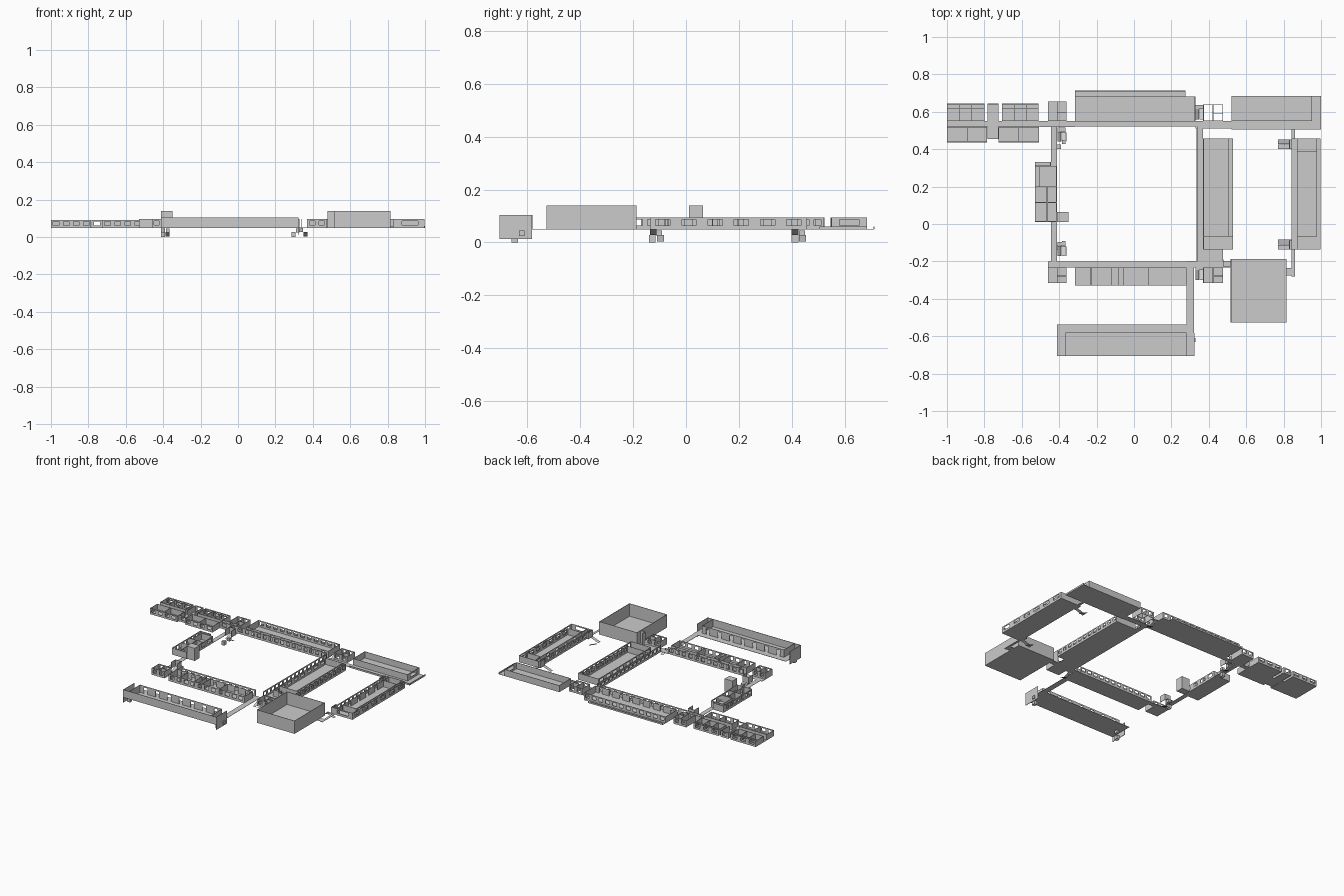
import bpy, bmesh
from mathutils import Vector

if "Cube" in bpy.data.objects:
    bpy.data.objects.remove(bpy.data.objects["Cube"])

F, T, W = 0.05, 0.095, 0.003   # floor level, usual wall top, sheet thickness


class Part:
    """Collects sheets and boxes into one named mesh object."""
    def __init__(self, name):
        self.name, self.bm = name, bmesh.new()

    def box(self, x0, x1, y0, y1, z0, z1):
        vs = bmesh.ops.create_cube(self.bm, size=1)['verts']
        for v in vs:
            v.co = Vector(((x0 + x1) / 2 + v.co.x * (x1 - x0),
                           (y0 + y1) / 2 + v.co.y * (y1 - y0),
                           (z0 + z1) / 2 + v.co.z * (z1 - z0)))

    def floor(self, x0, x1, y0, y1, z=F):
        self.box(x0, x1, y0, y1, z - 0.002, z)

    def wall(self, axis, at, a, b, z0=F, z1=T, n=0, fill=0.55, door=False):
        """Wall along an axis with n evenly spaced windows (or doorways)."""
        def piece(p, q, u, v):
            if axis == 'x':
                self.box(p, q, at - W / 2, at + W / 2, u, v)
            else:
                self.box(at - W / 2, at + W / 2, p, q, u, v)
        if not n:
            return piece(a, b, z0, z1)
        h = z1 - z0
        head = z0 + h * 0.8
        piece(a, b, head, z1)
        sill = z0
        if not door:
            sill = z0 + h * 0.3
            piece(a, b, z0, sill)
        step = (b - a) / n
        gap = step * fill
        edges = [a]
        for i in range(n):
            c = a + step * (i + 0.5)
            edges += [c - gap / 2, c + gap / 2]
        edges.append(b)
        for i in range(0, len(edges), 2):
            piece(edges[i], edges[i + 1], sill, head)

    def room(self, x0, x1, y0, y1, z1=T, z0=F, s=0, n=0, w=0, e=0, floor=True):
        """Open-topped room; s, n, w, e are window counts, None leaves a side open."""
        if floor:
            self.floor(x0, x1, y0, y1)
        h = W / 2
        for ax, at, a, b, k in (('x', y0 + h, x0, x1, s), ('x', y1 - h, x0, x1, n),
                                ('y', x0 + h, y0, y1, w), ('y', x1 - h, y0, y1, e)):
            if k is not None:
                self.wall(ax, at, a, b, z0, z1, k)

    def ramp(self, x0, x1, y0, y1, za, zb, along='y'):
        zs = (za, za, zb, zb) if along == 'y' else (za, zb, zb, za)
        pts = ((x0, y0), (x1, y0), (x1, y1), (x0, y1))
        self.bm.faces.new([self.bm.verts.new((x, y, z)) for (x, y), z in zip(pts, zs)])

    def done(self):
        me = bpy.data.meshes.new(self.name)
        self.bm.to_mesh(me)
        self.bm.free()
        bpy.context.collection.objects.link(bpy.data.objects.new(self.name, me))


# west wing: two rows of rooms either side of a corridor
p = Part("west_wing")
Z = 0.09
p.floor(-1.0, -0.505, 0.52, 0.55)
for x0, x1 in ((-1.0, -0.80), (-0.705, -0.51)):
    p.room(x0, x1, 0.55, 0.643, Z, n=3)
    p.wall('x', 0.62, x0, x1, F, Z, 3, 0.7)
    for i in (1, 2):
        p.wall('y', x0 + (x1 - x0) * i / 3, 0.55, 0.643, F, Z)
for x0, x1 in ((-1.0, -0.785), (-0.725, -0.508)):
    p.room(x0, x1, 0.437, 0.52, Z, s=4)
    p.wall('y', (x0 + x1) / 2, 0.437, 0.52, F, Z)
p.room(-0.783, -0.725, 0.455, 0.643, Z, n=1, s=1, w=None, e=None)
for x in (-0.783, -0.725):
    p.wall('y', x, 0.55, 0.643, F, Z)
    p.wall('y', x, 0.455, 0.52, F, Z)
p.done()

# north building with corridor and low terrace
p = Part("north_building")
p.room(-0.315, 0.328, 0.52, 0.682, s=14, n=12, w=None, e=None)
p.wall('x', 0.55, -0.315, 0.328, n=8, fill=0.3, door=True)
for x in (-0.315, 0.326):
    p.wall('y', x, 0.55, 0.682)
p.floor(-0.315, 0.275, 0.682, 0.712)
p.wall('x', 0.711, -0.315, 0.275, F, 0.06)
p.done()

# north-east hall
p = Part("northeast_hall")
p.room(0.52, 0.952, 0.55, 0.684, e=1)
p.floor(0.52, 1.0, 0.505, 0.55)
p.floor(0.952, 1.0, 0.55, 0.684)
p.wall('y', 0.998, 0.505, 0.684, F, 0.06)
p.wall('x', 0.507, 0.52, 1.0, F, 0.06)
p.done()

# east building
p = Part("east_building")
p.room(0.842, 0.998, -0.137, 0.457, s=1, w=13, e=6)
p.wall('y', 0.872, -0.137, 0.457, n=6, fill=0.3, door=True)
for y in (-0.065, 0.39):
    p.wall('x', y, 0.872, 0.978)
p.wall('y', 0.978, -0.065, 0.457, n=7)
p.done()

# middle building
p = Part("middle_building")
p.room(0.37, 0.53, -0.137, 0.457, w=8, e=12)
p.wall('y', 0.507, -0.065, 0.457, n=10)
p.wall('x', -0.065, 0.37, 0.53)
p.done()

# large tall hall
p = Part("tall_hall")
p.room(0.517, 0.815, -0.527, -0.187, 0.14)
p.wall('x', -0.23, 0.48, 0.517, F, 0.14)
p.wall('y', 0.48, -0.23, -0.19, F, 0.14)
p.done()

# inner south building
p = Part("inner_south_building")
p.room(-0.315, 0.28, -0.33, -0.2, s=11, n=12, w=None, e=None)
p.wall('x', -0.233, -0.315, 0.28, n=7, fill=0.3, door=True)
for x in (-0.314, -0.23, -0.12, -0.085, -0.055, 0.08, 0.279):
    p.wall('y', x, -0.33, -0.233)
p.done()

# outer south building with end walls dropping below floor level
p = Part("outer_south_building")
p.room(-0.412, 0.322, -0.705, -0.537, 0.103, n=None, w=None, e=None)
p.wall('x', -0.582, -0.365, 0.28, F, 0.103, 7, 0.3, True)
for x in (-0.365, 0.28):
    p.wall('y', x, -0.705, -0.582, F, 0.103)
for x in (-0.411, 0.321):
    p.wall('y', x, -0.705, -0.582, 0.012, 0.103)
p.done()

# west rooms and closed tower
p = Part("west_rooms")
p.room(-0.53, -0.413, 0.012, 0.31, w=7, e=4)
p.room(-0.53, -0.445, 0.31, 0.332)
p.wall('y', -0.465, 0.012, 0.2, n=3, door=True, fill=0.3)
p.wall('y', -0.505, 0.2, 0.31)
for y in (0.115, 0.2):
    p.wall('x', y, -0.53, -0.413)
p.done()
p = Part("west_tower")
p.box(-0.412, -0.35, 0.012, 0.065, F, 0.14)
p.done()

# connecting corridors
p = Part("corridors")
for r in ((-0.505, -0.315, 0.52, 0.55), (0.328, 0.52, 0.51, 0.55),
          (0.335, 0.37, -0.2, 0.52), (0.28, 0.52, -0.233, -0.197),
          (-0.46, -0.315, -0.233, -0.2), (-0.445, -0.413, -0.2, 0.52),
          (0.28, 0.32, -0.54, -0.233), (0.843, 0.86, -0.28, 0.505),
          (0.815, 0.856, -0.275, -0.235), (0.37, 0.475, -0.2, -0.137)):
    p.floor(*r)
p.wall('y', 0.337, -0.2, 0.52, n=16)
p.wall('x', 0.549, -0.505, -0.46)
p.wall('x', 0.521, -0.505, -0.315, n=3)
p.done()

# small service rooms at the four corridor junctions
for name, x0, x1, y0, y1, fl in (("northwest_rooms", -0.46, -0.36, 0.55, 0.655, True),
                                 ("southwest_rooms", -0.46, -0.36, -0.315, -0.233, True),
                                 ("northeast_rooms", 0.37, 0.475, 0.55, 0.64, False),
                                 ("southeast_rooms", 0.37, 0.475, -0.315, -0.233, True)):
    p = Part(name)
    p.room(x0, x1, y0, y1, floor=fl, s=2, n=2)
    xm, ym = x0 + (x1 - x0) * 0.5, y0 + (y1 - y0) * 0.45
    p.wall('y', xm, y0, y1)
    p.wall('x', ym, xm, x1)
    p.done()

# stairwells: sloped flights down to a landing, with a lower box
for i, (x, y) in enumerate(((-0.41, 0.44), (-0.41, -0.17), (0.328, 0.56), (0.328, -0.3))):
    p = Part("stairwell_%d" % i)
    p.floor(x, x + 0.045, y + 0.055, y + 0.075)
    p.ramp(x, x + 0.02, y, y + 0.055, 0.027, 0.049)
    p.ramp(x + 0.022, x + 0.044, y, y + 0.055, 0.027, 0.003)
    if x < 0:
        p.room(x, x + 0.05, y, y + 0.05, floor=False, s=None)
    p.done()
for i, (x, y) in enumerate(((-0.412, -0.66), (0.285, -0.66), (-0.412, -0.14), (-0.412, 0.4))):
    p = Part("stair_landing_%d" % i)
    p.room(x, x + 0.022, y, y + 0.025, 0.027, 0.0, floor=False)
    p.floor(x, x + 0.022, y, y + 0.025, 0.027)
    p.box(x + 0.026, x + 0.045, y + 0.028, y + 0.05, 0.025, 0.045)
    p.done()
for i, y in enumerate((0.4, -0.137)):
    p = Part("east_stair_%d" % i)
    p.ramp(0.77, 0.83, y, y + 0.025, 0.027, 0.049, 'x')
    p.ramp(0.77, 0.83, y + 0.028, y + 0.053, 0.027, 0.003, 'x')
    p.room(0.83, 0.843, y, y + 0.053, e=None)
    p.done()
